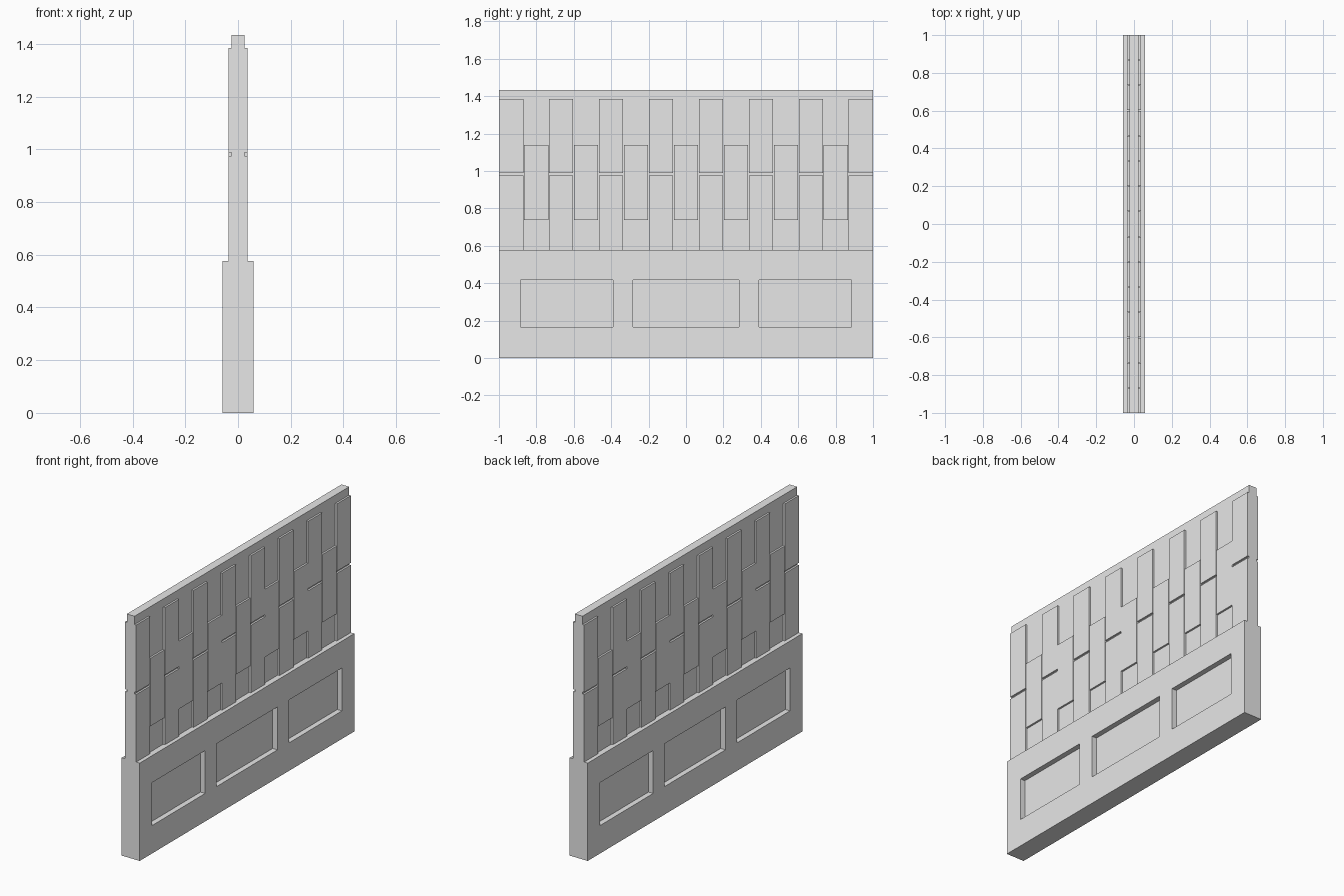
import bpy

if "Cube" in bpy.data.objects:
    bpy.data.objects.remove(bpy.data.objects["Cube"])

grey = bpy.data.materials.new("plain_grey")
grey.diffuse_color = (0.8, 0.8, 0.8, 1)
grey.use_nodes = True
grey.node_tree.nodes["Principled BSDF"].inputs["Base Color"].default_value = grey.diffuse_color


def box(name, x, y, z):
    """Flat-sided box from (min, max) ranges."""
    v = [(a, b, c) for a in x for b in y for c in z]
    f = [(0, 1, 3, 2), (4, 6, 7, 5), (0, 4, 5, 1), (2, 3, 7, 6), (0, 2, 6, 4), (1, 5, 7, 3)]
    me = bpy.data.meshes.new(name)
    me.from_pydata(v, [], f)
    me.materials.append(grey)
    ob = bpy.data.objects.new(name, me)
    bpy.context.collection.objects.link(ob)
    return ob


BASE, CORE, TILE = 0.059, 0.025, 0.036
BASE_TOP, TOP = 0.577, 1.434

# thick lower wall with recessed panels cut into both faces
base = box("base_wall", (-BASE, BASE), (-1, 1), (0, BASE_TOP))
for y in ((-0.885, -0.39), (-0.283, 0.283), (0.39, 0.885)):
    for s in (-1, 1):
        x = sorted((s * 0.028, s * 0.1))
        cutter = box("panel_cutter", x, y, (0.165, 0.418))
        cutter.hide_render = True
        mod = base.modifiers.new("panel", 'BOOLEAN')
        mod.operation = 'DIFFERENCE'
        mod.solver = 'EXACT'
        mod.object = cutter
        bpy.context.view_layer.objects.active = base
        bpy.ops.object.modifier_apply(modifier=mod.name)
        bpy.data.objects.remove(cutter)

# thin upper wall
box("upper_wall", (-CORE, CORE), (-1, 1), (BASE_TOP, TOP))

# staggered upright tiles on both faces
WIDTH, COUNT = 0.130, 15
step = (2 - WIDTH) / (COUNT - 1)
for i in range(COUNT):
    y0 = -1 + i * step
    rows = [(0.738, 1.138)] if i % 2 else [(BASE_TOP, 0.975), (0.988, 1.385)]
    for z in rows:
        for s in (-1, 1):
            box("wall_tile", sorted((s * CORE, s * TILE)), (y0, y0 + WIDTH), z)
